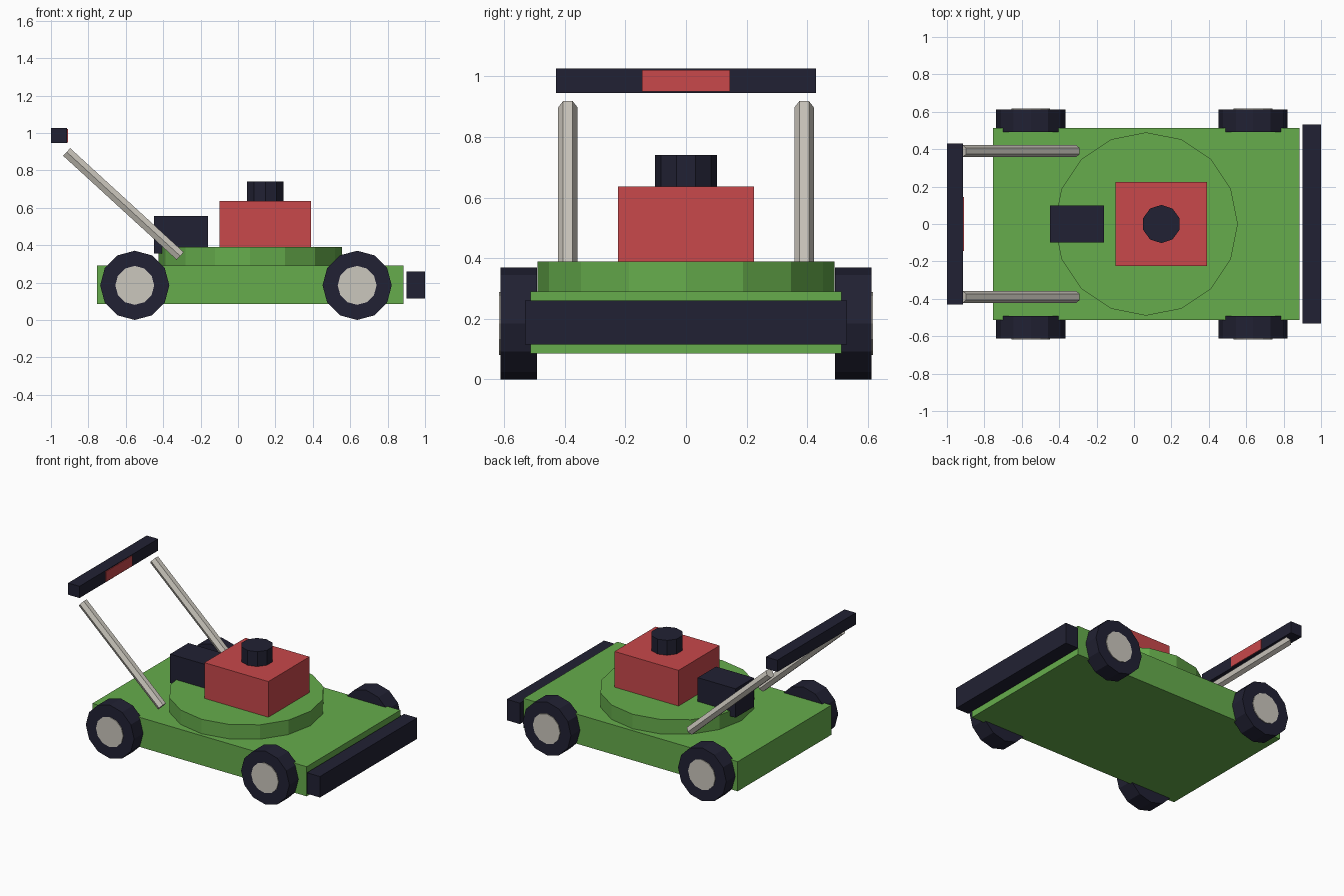
import bpy
from math import pi
from mathutils import Vector

if "Cube" in bpy.data.objects:
    bpy.data.objects.remove(bpy.data.objects["Cube"])


def make_material(name, rgb):
    mat = bpy.data.materials.new(name)
    mat.use_nodes = True
    mat.diffuse_color = (*rgb, 1)
    mat.node_tree.nodes["Principled BSDF"].inputs["Base Color"].default_value = (*rgb, 1)
    return mat


green = make_material("deck green", (0.133, 0.413, 0.072))
red = make_material("engine red", (0.578, 0.065, 0.070))
dark = make_material("dark rubber", (0.0152, 0.0152, 0.033))
metal = make_material("pale metal", (0.60, 0.57, 0.51))


def finish(name, mat):
    obj = bpy.context.object
    obj.name = name
    obj.data.name = name
    obj.data.materials.append(mat)
    return obj


def box(name, mat, low, high):
    """Box between two opposite corners."""
    low, high = Vector(low), Vector(high)
    bpy.ops.mesh.primitive_cube_add(size=1, location=(low + high) / 2)
    obj = finish(name, mat)
    obj.scale = high - low
    return obj


def rod(name, mat, start, end, radius, sides):
    """Flat-sided cylinder between two points, in the xz plane or along y."""
    start, end = Vector(start), Vector(end)
    axis = end - start
    bpy.ops.mesh.primitive_cylinder_add(
        vertices=sides, radius=radius, depth=axis.length, location=(start + end) / 2)
    obj = finish(name, mat)
    obj.rotation_euler = axis.to_track_quat("Z", "Y").to_euler() if axis.y else (
        0, Vector((0, 0, 1)).angle(axis) * (1 if axis.x >= 0 else -1), 0)
    return obj


# Body
box("deck", green, (-0.755, -0.513, 0.085), (0.885, 0.513, 0.29))
rod("deck_dome", green, (0.065, 0, 0.285), (0.065, 0, 0.39), 0.49, 16)
box("front_bumper", dark, (0.9, -0.532, 0.115), (1.0, 0.532, 0.26))

# Engine and rear chute
box("engine", red, (-0.1, -0.225, 0.385), (0.39, 0.225, 0.637))
rod("engine_cap", dark, (0.146, 0, 0.63), (0.146, 0, 0.74), 0.102, 10)
box("rear_chute", dark, (-0.45, -0.1, 0.355), (-0.16, 0.1, 0.555))

# Wheels and push rods, one of each per side
for side, s in (("left", 1), ("right", -1)):
    for end, x in (("front", 0.637), ("rear", -0.552)):
        rod(f"{end}_{side}_wheel", dark, (x, s * 0.492, 0.185), (x, s * 0.612, 0.185), 0.185, 12)
        rod(f"{end}_{side}_hub", metal, (x, s * 0.55, 0.185), (x, s * 0.617, 0.185), 0.104, 12)
    rod(f"{side}_push_rod", metal, (-0.309, s * 0.39, 0.342), (-0.916, s * 0.39, 0.898), 0.032, 6)

# Handlebar with its grip panel
box("handlebar", dark, (-1.0, -0.43, 0.945), (-0.913, 0.43, 1.026))
box("grip_panel", red, (-0.916, -0.145, 0.95), (-0.908, 0.145, 1.021))
